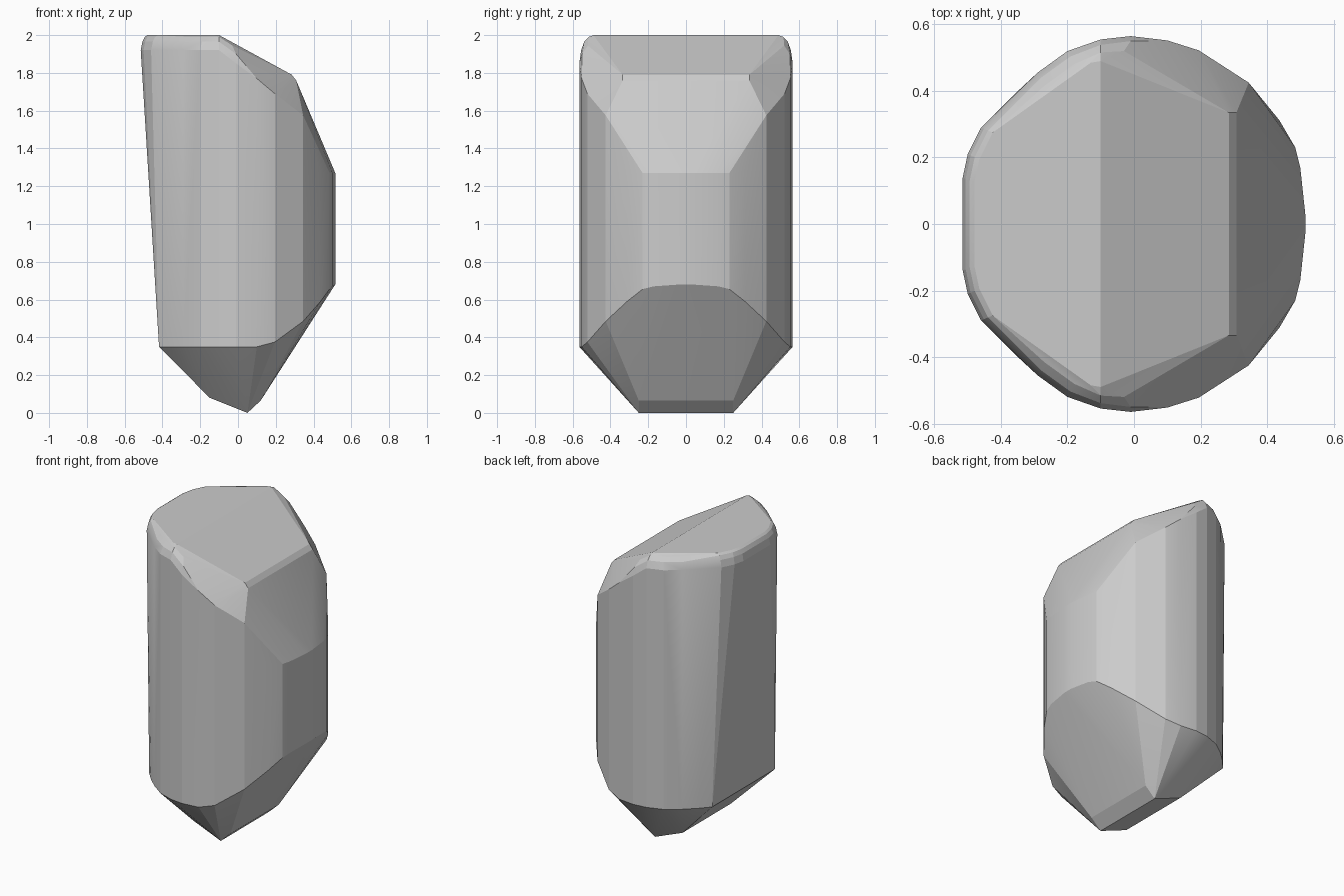
import bpy, bmesh

# Half outline of the body seen from above (x, y), left to right
left_wall = [(-0.515, 0.14), (-0.50, 0.21), (-0.46, 0.29), (-0.29, 0.455),
             (-0.20, 0.52), (-0.10, 0.555), (-0.01, 0.565)]
pts = []

# Rounded shoulder and flat top: three rings moving inward and upward
for inset, z in ((0.0, 1.92), (0.25, 1.965), (0.6, 1.99), (1.0, 2.0)):
    for x, y in left_wall[:6]:
        pts.append((x + 0.035 * inset * (1 if x < -0.15 else 0),
                    y - (0.015 if x < -0.4 else 0.065) * inset, z))
pts += [(-0.01, 0.565, 1.85), (-0.01, 0.55, 1.90), (-0.03, 0.52, 1.945),
        (-0.13, 0.485, 2.0), (-0.05, 0.485, 1.965)]

# Sloped front facets of the top
pts += [(0.285, 0.335, 1.79), (0.308, 0.335, 1.76),
        (0.195, 0.522, 1.69), (0.345, 0.425, 1.575)]

# Curved right wall: (x, y, lower z, upper z)
for x, y, lo, hi in ((0.515, 0.03, 0.68, 1.27), (0.50, 0.17, 0.67, 1.27),
                     (0.485, 0.23, 0.655, 1.27), (0.437, 0.312, 0.59, 1.27),
                     (0.345, 0.425, 0.485, 1.575), (0.195, 0.522, 0.375, 1.69),
                     (0.10, 0.552, 0.35, 1.77)):
    pts += [(x, y, lo), (x, y, hi)]

# Lower rim, then the chisel-shaped tip
pts += [(x, y, 0.35) for x, y in [(-0.418, 0.325), (-0.36, 0.39)] + left_wall[3:]]
pts += [(0.05, 0.25, 0.0), (0.12, 0.25, 0.065), (-0.15, 0.25, 0.08)]

# Mirror front to back and wrap the faceted solid
bm = bmesh.new()
for x, y, z in pts:
    for s in (1, -1):
        bm.verts.new((x, s * y, z))
hull = bmesh.ops.convex_hull(bm, input=bm.verts[:])
loose = [v for v in bm.verts if not v.link_faces]
bmesh.ops.delete(bm, geom=loose, context='VERTS')
bmesh.ops.dissolve_limit(bm, angle_limit=0.02, verts=bm.verts[:], edges=bm.edges[:])
bmesh.ops.recalc_face_normals(bm, faces=bm.faces[:])
mesh = bpy.data.meshes.new("faceted_stone")
bm.to_mesh(mesh)
bm.free()
stone = bpy.data.objects.new("faceted_stone", mesh)
bpy.context.collection.objects.link(stone)
bpy.context.view_layer.objects.active = stone
stone.select_set(True)
bpy.ops.object.shade_smooth_by_angle(angle=0.2)
